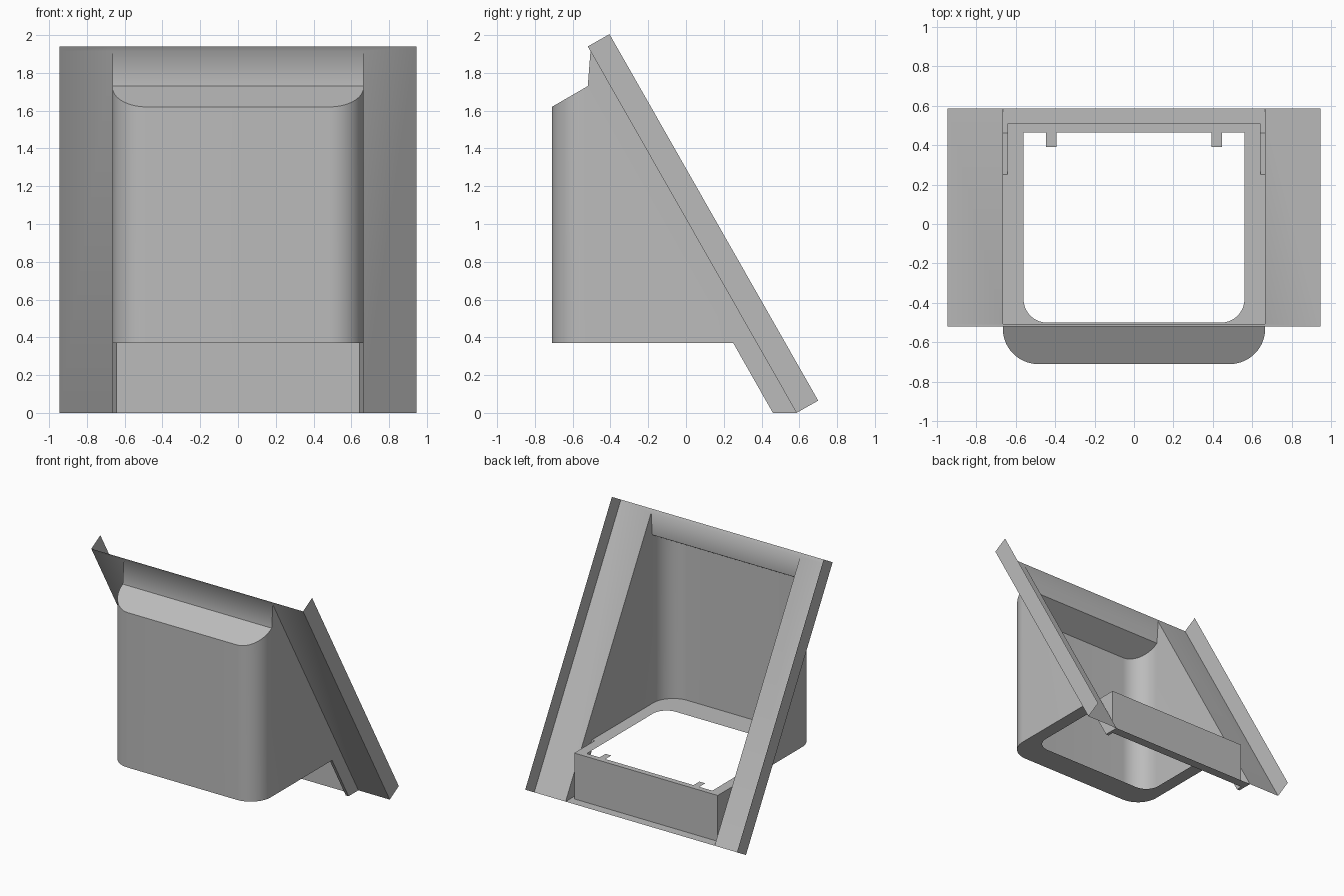
import bpy, bmesh
from math import sin, cos, pi

cube = bpy.data.objects.get("Cube")
if cube:
    bpy.data.objects.remove(cube)

grey = bpy.data.materials.new("light_grey")
grey.use_nodes = True
colour = (0.5, 0.5, 0.5, 1)
grey.diffuse_color = colour
grey.node_tree.nodes["Principled BSDF"].inputs["Base Color"].default_value = colour

W, OUT = 0.665, 0.945            # half widths: opening and flange
FRONT, NECK, BACK = -0.71, -0.52, 0.585
TOP, BEND, FLOOR = 1.94, 1.915, 0.37
R = 0.18                         # housing corner radius
INNER, PANEL_Y = 0.64, 0.51      # sill half width and back face
WING_Y, FOOT_Y = 0.25, 0.46      # slanted front edge of the sill


def slope_y(z):
    """Depth of the tilted flange plane at height z."""
    return BACK + (NECK - BACK) * z / TOP


def roof_z(y):
    return 1.62 + 0.11 * (y - FRONT) / (NECK - FRONT)


def arc(cx, cy, r, a0, a1, n=14):
    return [(cx + r * cos(a0 + (a1 - a0) * i / n),
             cy + r * sin(a0 + (a1 - a0) * i / n)) for i in range(n + 1)]


def front_corners(half, y, r):
    """Rounded front outline running from -x to +x."""
    return (arc(-half + r, y + r, r, pi, 1.5 * pi)
            + arc(half - r, y + r, r, 1.5 * pi, 2 * pi))


def finish(name, bm):
    bmesh.ops.remove_doubles(bm, verts=bm.verts, dist=0.0005)
    bmesh.ops.recalc_face_normals(bm, faces=bm.faces)
    mesh = bpy.data.meshes.new(name)
    bm.to_mesh(mesh)
    bm.free()
    mesh.materials.append(grey)
    ob = bpy.data.objects.new(name, mesh)
    bpy.context.collection.objects.link(ob)
    bpy.ops.object.select_all(action='DESELECT')
    ob.select_set(True)
    bpy.context.view_layer.objects.active = ob
    bpy.ops.object.shade_smooth_by_angle(angle=0.61)
    return ob


def sheet(name, polygons):
    bm = bmesh.new()
    for poly in polygons:
        bm.faces.new([bm.verts.new(p) for p in poly])
    return finish(name, bm)


def both(poly):
    """A polygon and its mirror image across x = 0."""
    return [poly, [(-x, y, z) for x, y, z in reversed(poly)]]


# Housing: wrapped wall with rounded front corners, side walls, sloping roof
outline = front_corners(W, FRONT, R)
walls = [[(*a, FLOOR), (*b, FLOOR), (*b, roof_z(b[1])), (*a, roof_z(a[1]))]
         for a, b in zip(outline, outline[1:])]
side = [(FRONT + R, FLOOR), (WING_Y, FLOOR), (FOOT_Y, 0), (BACK, 0),
        (slope_y(BEND), BEND), (NECK, roof_z(NECK)),
        (FRONT + R, roof_z(FRONT + R))]
walls += both([(W, y, z) for y, z in side])
roof = [(x, y, roof_z(y)) for x, y in outline]
roof += [(W, NECK, roof_z(NECK)), (-W, NECK, roof_z(NECK))]
sheet("housing", walls + [roof])

# Tilted flange with a top strip and the neck panel down to the roof
by = slope_y(BEND)
flange = both([(W, BACK, 0), (OUT, BACK, 0), (OUT, by, BEND), (W, by, BEND)])
flange += both([(W, by, BEND), (OUT, by, BEND), (OUT, NECK, TOP), (W, NECK, TOP)])
flange.append([(-W, by, BEND), (W, by, BEND), (W, NECK, TOP), (-W, NECK, TOP)])
flange.append([(-W, NECK, roof_z(NECK)), (W, NECK, roof_z(NECK)),
               (W, by, BEND), (-W, by, BEND)])
sheet("flange", flange)

# Upturned lips along the flange sides
DY, DZ = 0.115, 0.065
sheet("side_lips", both([(OUT, BACK, 0), (OUT, BACK + DY, DZ),
                         (OUT, NECK + DY, TOP + DZ), (OUT, NECK, TOP)]))

# Base plate with a rounded opening and two small tabs at its back edge
HOLE, HOLE_BACK, TAB_Y = 0.56, 0.465, 0.39
plate = outline + [(W, WING_Y), (INNER, WING_Y), (INNER, PANEL_Y),
                   (-INNER, PANEL_Y), (-INNER, WING_Y), (-W, WING_Y)]
tab = [(0.445, HOLE_BACK), (0.445, TAB_Y), (0.393, TAB_Y), (0.393, HOLE_BACK)]
hole = front_corners(HOLE, -0.50, 0.12) + [(HOLE, HOLE_BACK)] + tab
hole += [(-x, y) for x, y in reversed(tab)] + [(-HOLE, HOLE_BACK)]
bm = bmesh.new()
for loop in (plate, hole):
    vs = [bm.verts.new((x, y, FLOOR)) for x, y in loop]
    for a, b in zip(vs, vs[1:] + vs[:1]):
        bm.edges.new((a, b))
bmesh.ops.triangle_fill(bm, edges=bm.edges[:], use_beauty=True, normal=(0, 0, 1))
finish("base_plate", bm)

# Sill: back panel, inner cheeks, slanted edge strips and floor
sill = [[(-INNER, PANEL_Y, 0), (INNER, PANEL_Y, 0),
         (INNER, PANEL_Y, FLOOR), (-INNER, PANEL_Y, FLOOR)],
        [(-INNER, PANEL_Y, 0), (INNER, PANEL_Y, 0),
         (INNER, BACK, 0), (-INNER, BACK, 0)]]
sill += both([(INNER, WING_Y, FLOOR), (INNER, FOOT_Y, 0),
              (INNER, PANEL_Y, 0), (INNER, PANEL_Y, FLOOR)])
sill += both([(INNER, WING_Y, FLOOR), (W, WING_Y, FLOOR),
              (W, FOOT_Y, 0), (INNER, FOOT_Y, 0)])
sill += both([(INNER, FOOT_Y, 0), (W, FOOT_Y, 0), (W, BACK, 0), (INNER, BACK, 0)])
sheet("sill", sill)
